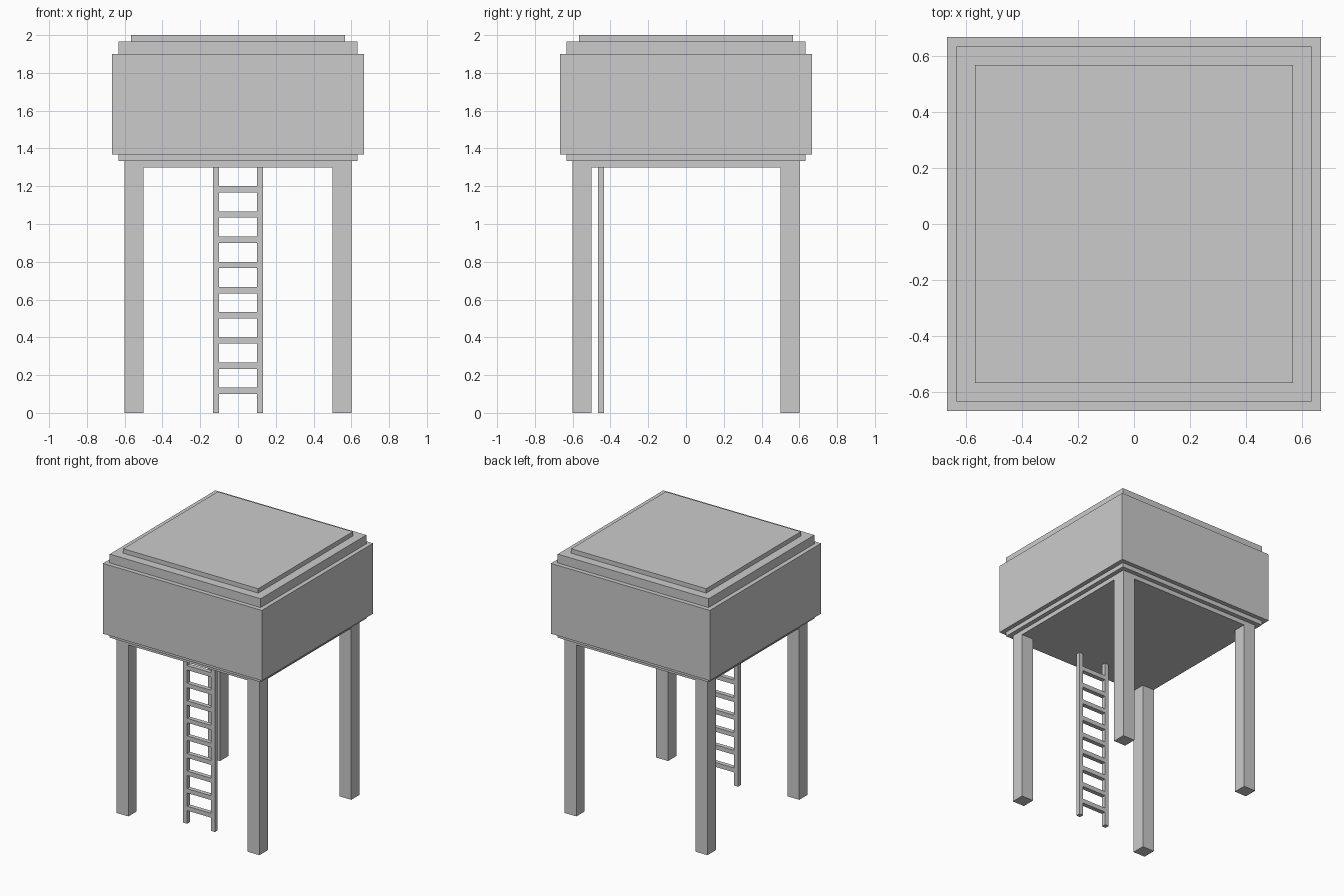
import bpy
import bmesh

if "Cube" in bpy.data.objects:
    bpy.data.objects.remove(bpy.data.objects["Cube"])

U = 1 / 30  # the whole model sits on a grid of thirtieths


def add_box(bm, lo, hi):
    """Add a box between two corners, given in grid units."""
    verts = bmesh.ops.create_cube(bm, size=1)["verts"]
    for v in verts:
        v.co = [(hi[i] if v.co[i] > 0 else lo[i]) * U for i in range(3)]


def make_object(name, boxes):
    bm = bmesh.new()
    for lo, hi in boxes:
        add_box(bm, lo, hi)
    mesh = bpy.data.meshes.new(name)
    bm.to_mesh(mesh)
    bm.free()
    obj = bpy.data.objects.new(name, mesh)
    bpy.context.collection.objects.link(obj)
    return obj


# Stacked square slabs of the tank: name, half width, bottom, top
for name, half, bottom, top in [
    ("platform", 18, 39, 40),
    ("lower_rim", 19, 40, 41),
    ("tank_body", 20, 41, 57),
    ("upper_rim", 19, 57, 59),
    ("tank_lid", 17, 59, 60),
]:
    make_object(name, [((-half, -half, bottom), (half, half, top))])

# Corner legs, mirrored from one
legs = make_object("legs", [((15, 15, 0), (18, 18, 39))])
mirror = legs.modifiers.new("mirror", "MIRROR")
mirror.use_axis = (True, True, False)

# Ladder: two rails under the platform
rails = make_object("ladder_rails", [((3, -14, 0), (4, -13, 39))])
rails.modifiers.new("mirror", "MIRROR")

# Ladder rungs, evenly spaced between the rails
rung = make_object("ladder_rungs", [((-3, -14, 3), (3, -13, 4))])
array = rung.modifiers.new("array", "ARRAY")
array.count = 9
array.use_relative_offset = False
array.use_constant_offset = True
array.constant_offset_displace = (0, 0, 4 * U)
